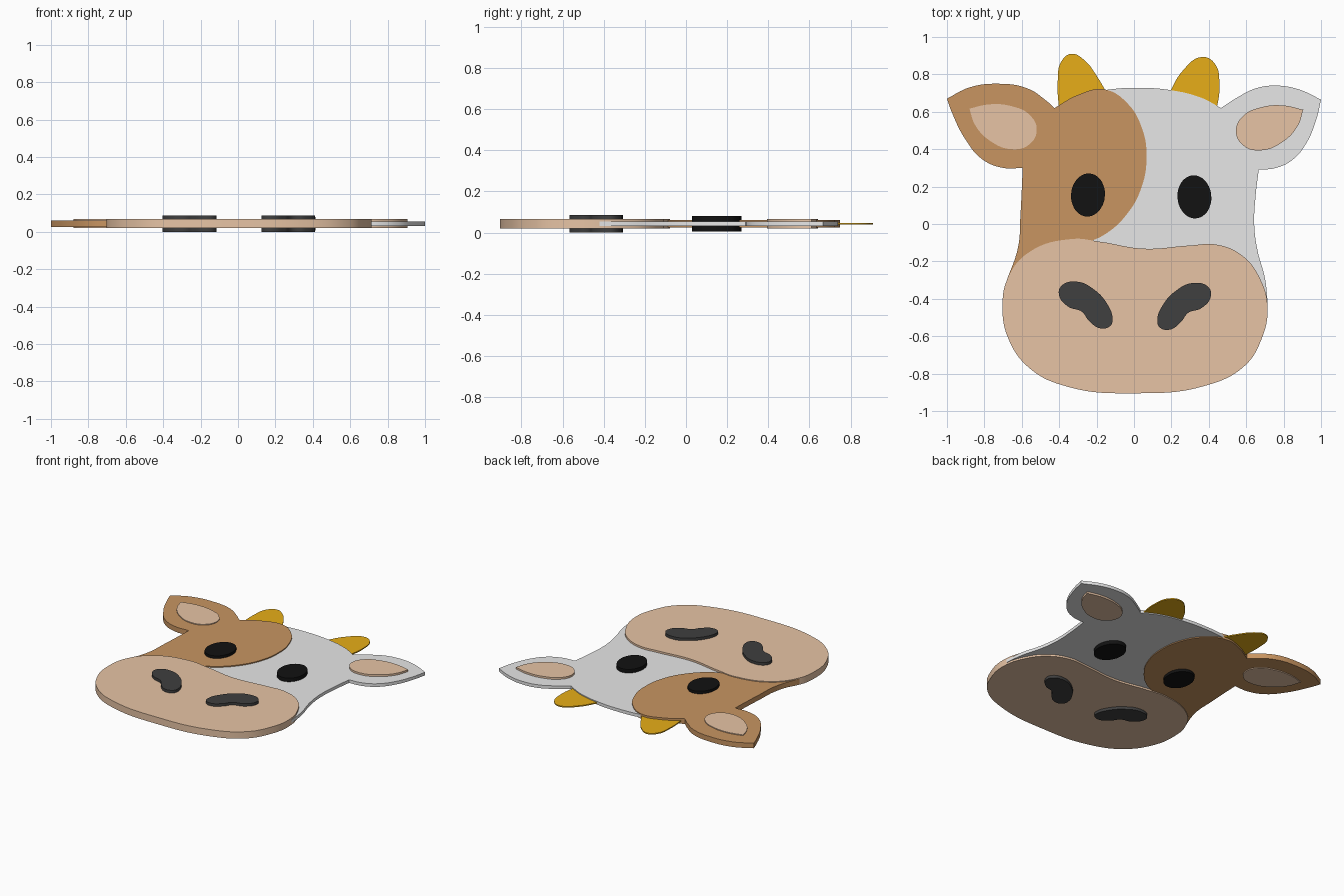
import bpy
import math

cube = bpy.data.objects.get("Cube")
if cube:
    bpy.data.objects.remove(cube, do_unlink=True)

MID = 0.043  # every plate is centred on this height


def make_material(name, rgb):
    mat = bpy.data.materials.new(name)
    mat.use_nodes = True
    colour = (*rgb, 1)
    mat.diffuse_color = colour
    mat.node_tree.nodes["Principled BSDF"].inputs["Base Color"].default_value = colour
    return mat


white = make_material("white hide", (.8, .8, .8))
brown = make_material("brown hide", (.58, .30, .12))
pink = make_material("pink skin", (.87, .60, .41))
gold = make_material("gold horn", (.87, .46, .01))
charcoal = make_material("charcoal nostril", (.05, .05, .05))
black = make_material("black eye", (.006, .006, .006))


def plate(name, points, half, mat, corners=()):
    """Smooth closed outline with chosen sharp corners, filled and thickened."""
    curve = bpy.data.curves.new(name, "CURVE")
    curve.dimensions = "2D"
    curve.fill_mode = "BOTH"
    curve.extrude = half
    curve.resolution_u = 8
    spline = curve.splines.new("BEZIER")
    spline.bezier_points.add(len(points) - 1)
    spline.use_cyclic_u = True
    for i, (bez, (x, y)) in enumerate(zip(spline.bezier_points, points)):
        bez.co = (x, y, 0)
        kind = "VECTOR" if i in corners else "AUTO"
        bez.handle_left_type = bez.handle_right_type = kind
    obj = bpy.data.objects.new(name, curve)
    obj.location.z = MID
    bpy.context.collection.objects.link(obj)
    curve.materials.append(mat)
    bpy.ops.object.select_all(action="DESELECT")
    obj.select_set(True)
    bpy.context.view_layer.objects.active = obj
    bpy.ops.object.convert(target="MESH")
    bpy.ops.object.shade_smooth_by_angle(angle=math.radians(35))
    return bpy.context.object


def mirrored(points, dx=0, dy=0):
    return [(dx - x, y + dy) for x, y in reversed(points)]


def ellipse(cx, cy, rx, ry, tilt):
    c, s = math.cos(tilt), math.sin(tilt)
    ring = [k * math.tau / 12 for k in range(12)]
    return [(cx + rx * math.cos(a) * c - ry * math.sin(a) * s,
             cy + rx * math.cos(a) * s + ry * math.sin(a) * c) for a in ring]


# Head with the left ear
head = [(-.42, .61), (-.3, .685), (-.16, .715), (0, .728), (.2, .715), (.36, .675),
        (.465, .62), (.55, .675), (.65, .725), (.76, .74), (.88, .72),
        (1, .665), (.975, .56), (.92, .43), (.85, .345), (.76, .3),
        (.667, .29), (.65, .15), (.643, -.01), (.66, -.14), (.7, -.29),
        (.715, -.42), (.5, -.5), (-.5, -.4), (-.6, -.1), (-.58, .28)]
plate("head", head, .011, white, corners=(0, 6, 11, 16, 21, 22, 23, 24, 25))

# Brown patch with the right ear
patch = [(-1, .67), (-.88, .73), (-.73, .75), (-.57, .725), (-.47, .66),
         (-.425, .62), (-.3, .69), (-.16, .72), (-.035, .645), (.045, .505),
         (.067, .36), (.04, .195), (-.04, .05), (-.155, -.055), (-.3, -.12),
         (-.5, -.25), (-.68, -.3), (-.62, -.125), (-.607, .05), (-.595, .3),
         (-.7, .3), (-.81, .345), (-.9, .45), (-.975, .6)]
plate("brown_patch", patch, .018, brown, corners=(0, 5, 16, 19))

# Muzzle
muzzle = [(-.675, -.29), (-.56, -.15), (-.33, -.08), (-.18, -.095), (.05, -.132),
          (.3, -.115), (.44, -.11), (.58, -.17), (.67, -.285), (.714, -.445),
          (.68, -.62), (.59, -.76), (.38, -.865), (0, -.905), (-.355, -.87),
          (-.56, -.77), (-.675, -.605), (-.703, -.445)]
plate("muzzle", muzzle, .024, pink)

# Inner ears
inner = [(-.88, .617), (-.77, .64), (-.655, .63), (-.56, .585), (-.52, .505),
         (-.56, .425), (-.655, .4), (-.77, .445), (-.85, .53)]
plate("right_inner_ear", inner, .024, pink, corners=(0,))
plate("left_inner_ear", mirrored(inner, .025, -.006), .024, pink, corners=(len(inner) - 1,))

# Horns, tucked into the head
plate("right_horn", [(-.4, .6), (-.408, .76), (-.388, .87), (-.335, .91), (-.27, .88),
                     (-.195, .785), (-.13, .67)], .004, gold, corners=(0, 6))
plate("left_horn", [(.17, .66), (.265, .825), (.365, .893), (.43, .86),
                    (.457, .745), (.44, .6)], .004, gold, corners=(0, 5))

# Eyes
plate("right_eye", ellipse(-.246, .155, .09, .115, -.08), .037, black)
plate("left_eye", ellipse(.323, .145, .09, .115, .08), .037, black)

# Nostrils
nostril = [(.125, -.51), (.15, -.44), (.22, -.36), (.32, -.315), (.4, -.34), (.41, -.39),
           (.36, -.45), (.29, -.475), (.25, -.525), (.19, -.565), (.135, -.55)]
plate("left_nostril", nostril, MID, charcoal)
plate("right_nostril", mirrored(nostril, .01, .007), MID, charcoal)
